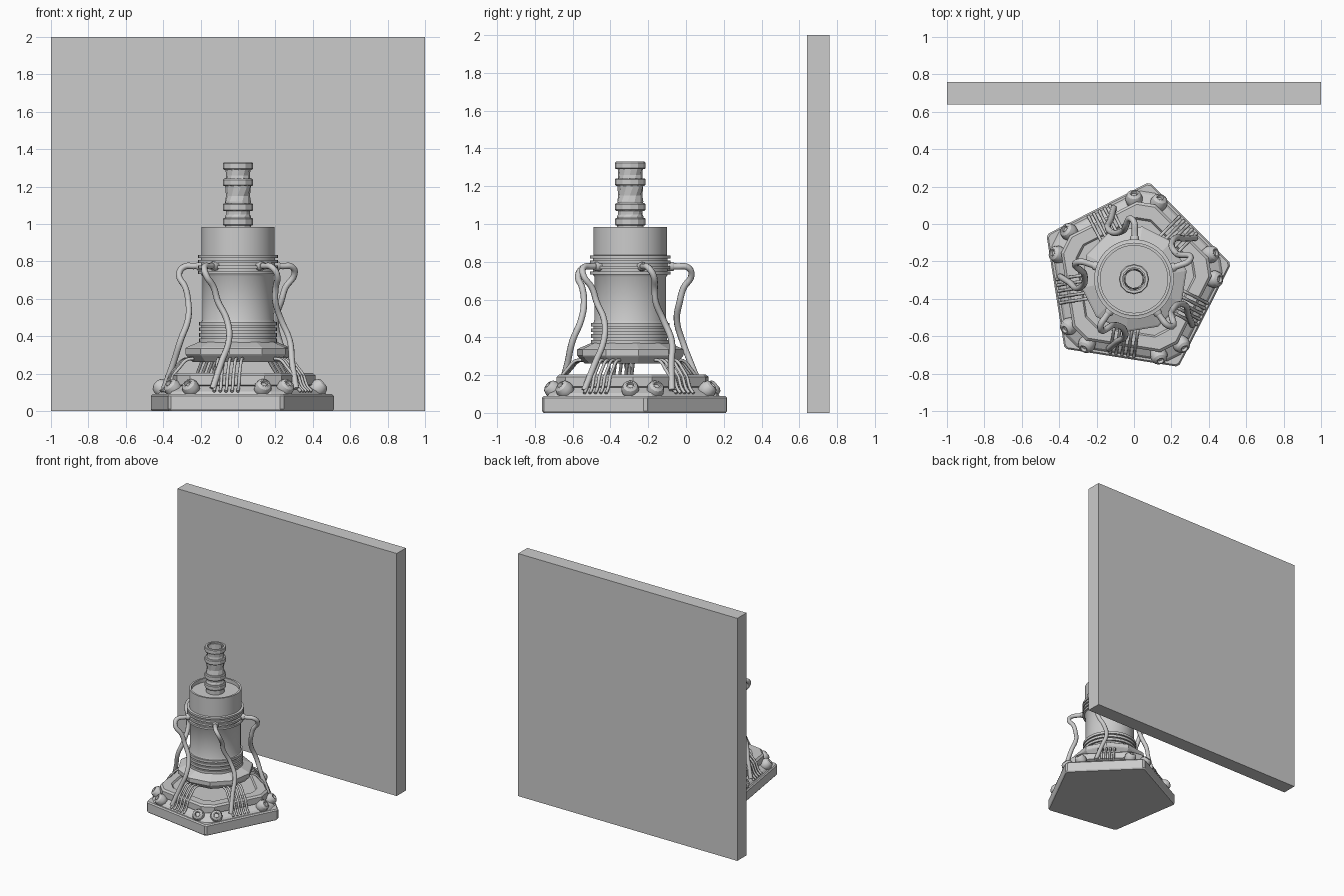
import bpy, bmesh
from math import sin, cos, radians, pi
from mathutils import Vector, Matrix

if "Cube" in bpy.data.objects:
    bpy.data.objects.remove(bpy.data.objects["Cube"])

CENTRE = Vector((0, -0.295, 0))
CORNERS = [9 + 72 * k for k in range(5)]     # pentagon corner directions


def finish(name, bm, smooth=None, offset=CENTRE):
    bmesh.ops.recalc_face_normals(bm, faces=bm.faces)
    me = bpy.data.meshes.new(name)
    bm.to_mesh(me)
    bm.free()
    if smooth:
        me.shade_smooth()
        me.set_sharp_from_angle(angle=radians(smooth))
    ob = bpy.data.objects.new(name, me)
    ob.location = offset
    bpy.context.collection.objects.link(ob)
    return ob


def lathe(bm, profile, angles, closed=False, mat=None):
    """Loft (radius, z[, twist]) rings around z; cap the ends or join them."""
    mat = mat or Matrix()
    rings = []
    for p in profile:
        tw = p[2] if len(p) > 2 else 0
        rings.append([bm.verts.new(mat @ Vector((p[0] * cos(radians(a + tw)),
                                                 p[0] * sin(radians(a + tw)), p[1])))
                      for a in angles])
    n = len(angles)
    pairs = list(zip(rings, rings[1:]))
    if closed:
        pairs.append((rings[-1], rings[0]))
    else:
        bm.faces.new(rings[0][::-1])
        bm.faces.new(rings[-1])
    for lo, hi in pairs:
        for i in range(n):
            j = (i + 1) % n
            bm.faces.new((lo[i], lo[j], hi[j], hi[i]))


def turned(name, profile, angles, smooth=None, closed=False):
    bm = bmesh.new()
    lathe(bm, profile, angles, closed)
    return finish(name, bm, smooth)


def regular(n, phase=0):
    return [phase + 360 * i / n for i in range(n)]


def trimmed(d):
    return [c + s * d for c in CORNERS for s in (-1, 1)]


def polar(r, a, z, side=0):
    a = radians(a)
    return Vector((r * cos(a) - side * sin(a), r * sin(a) + side * cos(a), z))


def tubes(name, paths, radius):
    cu = bpy.data.curves.new(name, 'CURVE')
    cu.dimensions = '3D'
    cu.bevel_depth = radius
    cu.bevel_resolution = 2
    cu.resolution_u = 5
    cu.use_fill_caps = True
    for path in paths:
        sp = cu.splines.new('BEZIER')
        sp.bezier_points.add(len(path) - 1)
        for bp, co in zip(sp.bezier_points, path):
            bp.co = co
            bp.handle_left_type = bp.handle_right_type = 'AUTO'
    ob = bpy.data.objects.new(name, cu)
    ob.location = CENTRE
    bpy.context.collection.objects.link(ob)


# back wall
bm = bmesh.new()
bmesh.ops.create_cube(bm, size=1)
bmesh.ops.scale(bm, vec=(2, 0.12, 2), verts=bm.verts)
finish("back_wall", bm, offset=Vector((0, 0.70, 1)))

# pentagonal base slab and the stepped deck on it
turned("base_slab", [(0.51, 0), (0.518, 0.01), (0.518, 0.08), (0.508, 0.09)], trimmed(1.2))
turned("base_slope", [(0.475, 0.088), (0.46, 0.105), (0.40, 0.135)], trimmed(5))
turned("deck", [(0.385, 0.13), (0.415, 0.14), (0.415, 0.19), (0.40, 0.203),
                (0.33, 0.203), (0.32, 0.19)], trimmed(7))

# ten-sided collar floating above the deck
turned("collar", [(0.23, 0.262), (0.245, 0.262), (0.28, 0.298), (0.285, 0.305),
                  (0.285, 0.335), (0.275, 0.342), (0.21, 0.37)], regular(10, 9))

# main barrel with two stacks of ribs and a shallow recessed top
profile = [(0.20, 0.35)]
for z in (0.375, 0.405, 0.435, 0.465):
    profile += [(0.195, z - 0.008), (0.208, z - 0.008), (0.208, z + 0.012), (0.195, z + 0.012)]
profile += [(0.19, 0.49), (0.19, 0.72)]
for z in (0.74, 0.77, 0.80, 0.825):
    profile += [(0.198, z - 0.008), (0.213, z - 0.008), (0.213, z + 0.008), (0.198, z + 0.008)]
profile += [(0.195, 0.835), (0.195, 0.985), (0.18, 0.985), (0.18, 0.955)]
turned("barrel", profile, regular(48), 35)

# hollow twisted stem with four collars
turned("stem", [(0.07, 0.955), (0.07, 1.04), (0.066, 1.05, 12), (0.07, 1.12, 20),
                (0.064, 1.15, 28), (0.072, 1.21, 45), (0.064, 1.26, 58), (0.07, 1.32, 70),
                (0.056, 1.32, 70), (0.056, 0.955)], regular(12), closed=True)
bm = bmesh.new()
for z in (1.012, 1.09, 1.222, 1.31):
    lathe(bm, [(0.062, z - 0.02), (0.076, z - 0.02), (0.081, z - 0.014), (0.081, z + 0.014),
               (0.076, z + 0.02), (0.062, z + 0.02)], regular(12), closed=True)
finish("stem_collars", bm)

# five rows of thin hoses from collar to base, over the flat sides
rows = [[polar(r, c + 36, z, 0.032 * i) for r, z in
         ((0.25, 0.28), (0.285, 0.275), (0.325, 0.235), (0.36, 0.19), (0.385, 0.13), (0.41, 0.105))]
        for c in CORNERS for i in (-2, -1, 0, 1, 2)]
tubes("thin_hoses", rows, 0.0085)

# five thick cables from barrel to base
route = [(0.18, 0, 0.775), (0.25, 0, 0.775), (0.305, 1, 0.77), (0.325, 5, 0.73),
         (0.285, 10, 0.66), (0.268, 13, 0.59), (0.268, 24, 0.49), (0.31, 28, 0.38),
         (0.345, 22, 0.26), (0.395, 17, 0.12)]
tubes("thick_cables", [[polar(r, c + 8 + a, z) for r, a, z in route] for c in CORNERS], 0.017)
# cable plugs on the barrel
bm = bmesh.new()
for c in CORNERS:
    m = Matrix.Rotation(radians(c + 8), 4, 'Z') @ Matrix.Translation((0.19, 0, 0.775)) \
        @ Matrix.Rotation(pi / 2, 4, 'Y')
    lathe(bm, [(0.024, 0), (0.024, 0.035), (0.02, 0.042)], regular(12), mat=m)
finish("cable_plugs", bm, 35)

# tilted round bolts with hex sockets, a pair at each corner
bm = bmesh.new()
for c in CORNERS:
    for s in (-9, 9):
        m = Matrix.Rotation(radians(c + s), 4, 'Z') @ Matrix.Translation((0.428, 0, 0.122)) \
            @ Matrix.Rotation(radians(50), 4, 'Y')
        lathe(bm, [(0.028, -0.042), (0.04, -0.028), (0.046, -0.008), (0.046, 0.012),
                   (0.038, 0.032), (0.024, 0.042), (0.018, 0.042), (0.016, 0.026)],
              regular(12), mat=m)
finish("corner_bolts", bm, 30)
